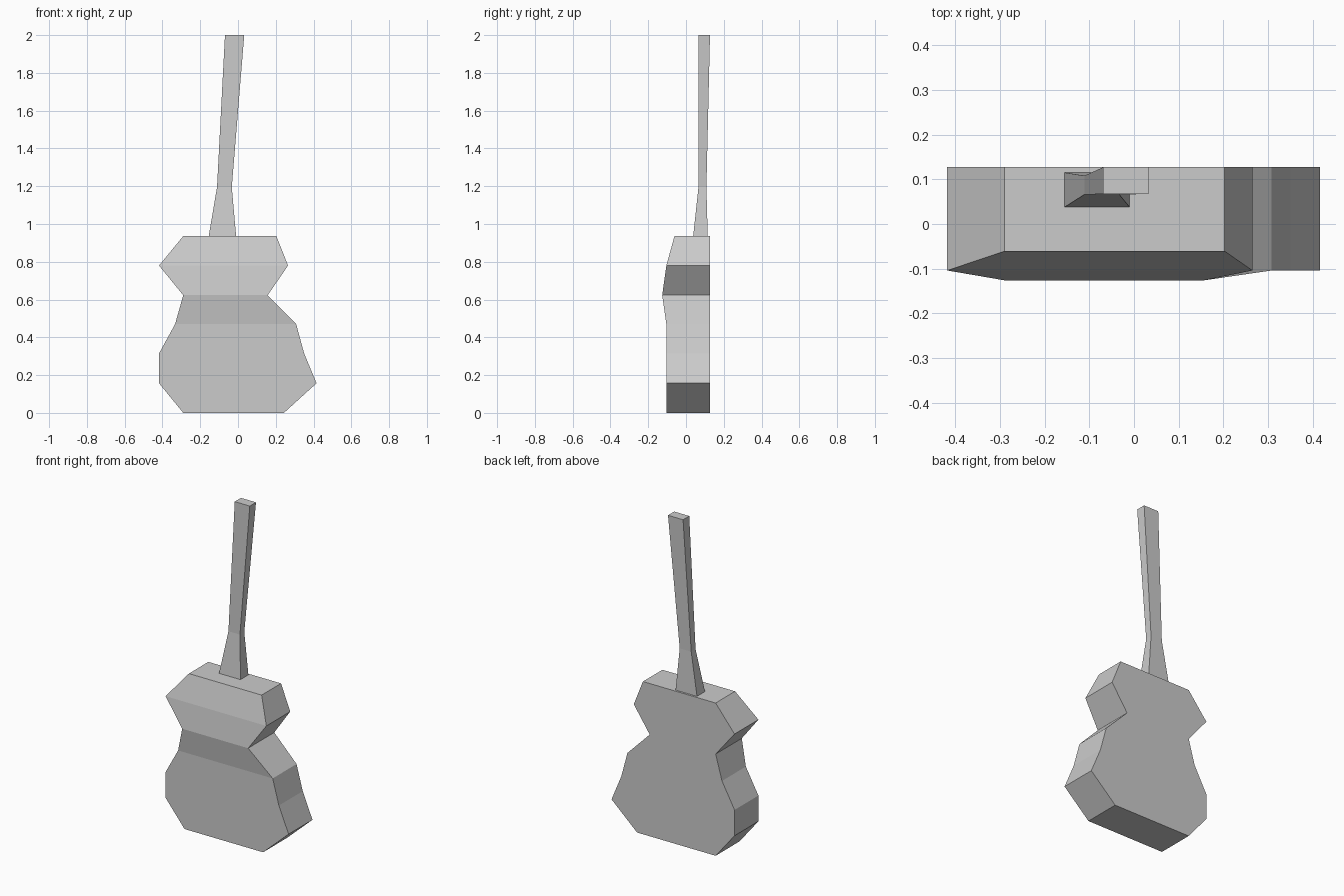
import bpy
import bmesh

if "Cube" in bpy.data.objects:
    bpy.data.objects.remove(bpy.data.objects["Cube"])


def loft(name, sections):
    """Join rectangular cross-sections (z, left, right, front, back) into a closed solid."""
    bm = bmesh.new()
    rings = [[bm.verts.new(p) for p in ((l, f, z), (r, f, z), (r, b, z), (l, b, z))]
             for z, l, r, f, b in sections]
    for low, high in zip(rings, rings[1:]):
        for i in range(4):
            j = (i + 1) % 4
            bm.faces.new((low[i], low[j], high[j], high[i]))
    bm.faces.new(rings[0][::-1])
    bm.faces.new(rings[-1])
    bmesh.ops.recalc_face_normals(bm, faces=bm.faces)
    mesh = bpy.data.meshes.new(name)
    bm.to_mesh(mesh)
    bm.free()
    obj = bpy.data.objects.new(name, mesh)
    bpy.context.collection.objects.link(obj)
    return obj


# Guitar body: waisted outline, flat back, front bulging at the waist
BACK = 0.127
body_profile = [
    (0.0, -0.29, 0.243, -0.104),
    (0.157, -0.418, 0.416, -0.104),
    (0.315, -0.418, 0.35, -0.104),
    (0.47, -0.333, 0.308, -0.104),
    (0.623, -0.29, 0.157, -0.126),
    (0.78, -0.418, 0.265, -0.104),
    (0.936, -0.29, 0.203, -0.061),
]
loft("guitar_body", [row + (BACK,) for row in body_profile])

# Neck: flared heel, narrow throat, widening towards the top
loft("guitar_neck", [
    (0.936, -0.155, -0.01, 0.038, 0.115),
    (1.195, -0.111, -0.033, 0.066, 0.108),
    (2.0, -0.069, 0.033, 0.067, BACK),
])
